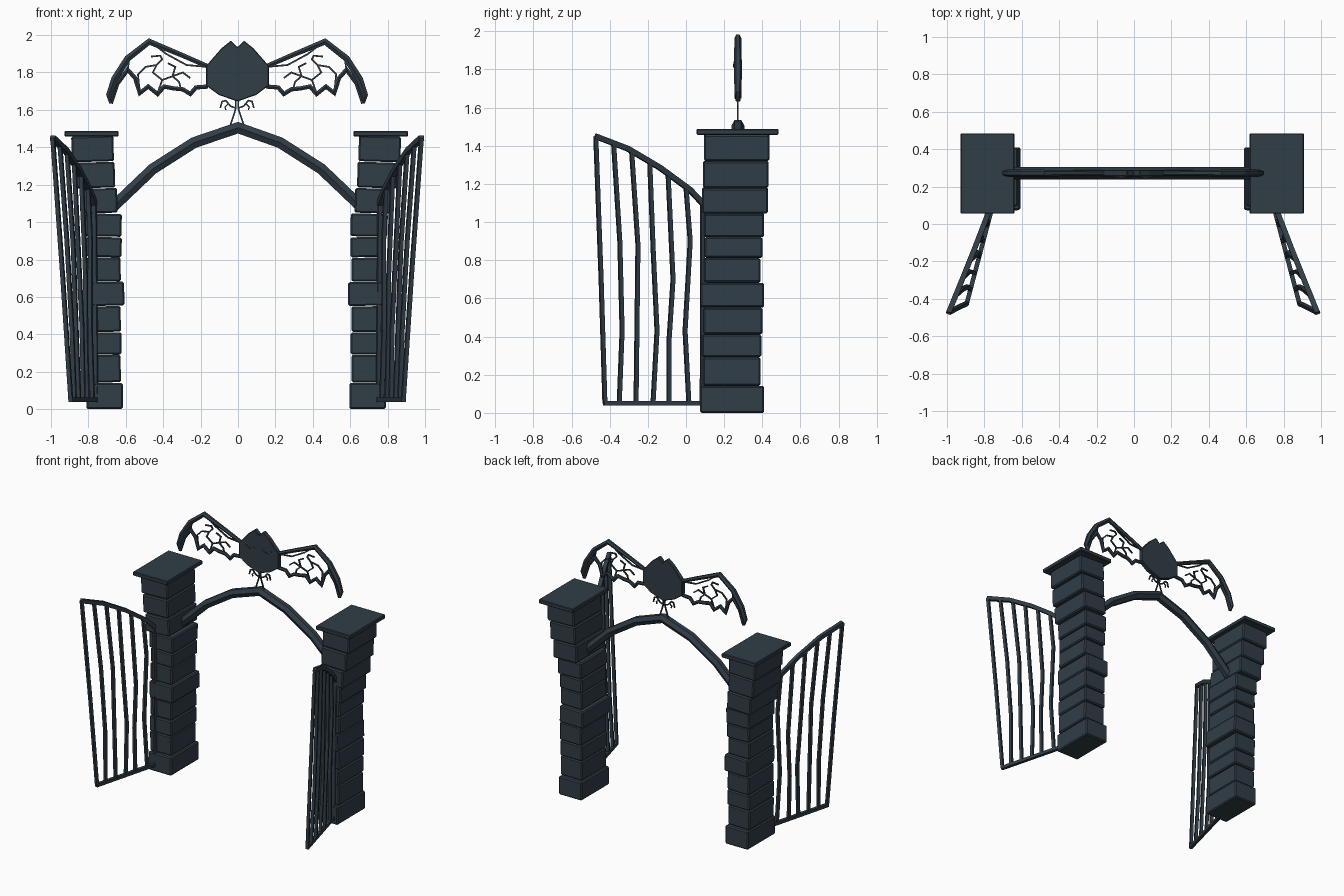
import bpy, bmesh, math, random
from mathutils import Vector, Matrix

if "Cube" in bpy.data.objects:
    bpy.data.objects.remove(bpy.data.objects["Cube"])

random.seed(4)
iron = bpy.data.materials.new("dark_iron")
iron.diffuse_color = (0.03, 0.047, 0.062, 1)
iron.use_nodes = True
iron.node_tree.nodes["Principled BSDF"].inputs["Base Color"].default_value = iron.diffuse_color
BY = 0.272          # y plane of arch and bat


def finish(bm, name, bevel=0):
    bmesh.ops.recalc_face_normals(bm, faces=bm.faces)
    me = bpy.data.meshes.new(name)
    bm.to_mesh(me)
    bm.free()
    me.materials.append(iron)
    ob = bpy.data.objects.new(name, me)
    bpy.context.collection.objects.link(ob)
    if bevel:
        mod = ob.modifiers.new("bevel", 'BEVEL')
        mod.width = bevel
        mod.segments = 1
    return ob


def sweep(bm, pts, radii, side, n=4, depth=1.0):
    """Mitred n-sided bar along a path; side is the axis across the path plane."""
    pts = [Vector(p) for p in pts]
    side = Vector(side).normalized()
    if not isinstance(radii, (list, tuple)):
        radii = [radii] * len(pts)
    off = math.pi / 4 if n == 4 else 0
    rings = []
    for i, p in enumerate(pts):
        a = (p - pts[max(i - 1, 0)]).normalized()
        b = (pts[min(i + 1, len(pts) - 1)] - p).normalized()
        t = (a + b).normalized()
        ref = b if b.length else a
        miter = 1 / max(t.dot(ref), 0.6)
        nor = t.cross(side).normalized()
        ring = []
        for k in range(n):
            ang = off + 2 * math.pi * k / n
            ring.append(bm.verts.new(p + side * math.cos(ang) * radii[i] * depth
                                     + nor * math.sin(ang) * radii[i] * miter))
        rings.append(ring)
    for r, s in zip(rings, rings[1:]):
        for k in range(n):
            bm.faces.new((r[k], r[(k + 1) % n], s[(k + 1) % n], s[k]))
    bm.faces.new(rings[0])
    bm.faces.new(rings[-1])


def box(bm, x0, x1, y0, y1, z0, z1, tilt=0.0):
    c = Vector(((x0 + x1) / 2, (y0 + y1) / 2, (z0 + z1) / 2))
    m = (Matrix.Translation(c) @ Matrix.Rotation(tilt, 4, 'Y')
         @ Matrix.Diagonal((x1 - x0, y1 - y0, z1 - z0, 1)))
    bmesh.ops.create_cube(bm, size=1, matrix=m)


levels = [0, 0.14, 0.29, 0.41, 0.55, 0.68, 0.81, 0.92, 1.045, 1.18, 1.32, 1.46]
# inner x, outer x, front y, back y of each stone course
courses = [(.606, .80, .073, .41), (.617, .80, .09, .39), (.612, .80, .085, .395),
           (.617, .80, .092, .40), (.598, .795, .075, .41), (.617, .80, .094, .39),
           (.612, .80, .098, .40), (.612, .81, .094, .41), (.635, .835, .085, .43),
           (.648, .86, .09, .432), (.655, .88, .095, .437)]

# bars of one gate leaf: (y, z) points
top_rail = [(.09, 1.095), (.02, 1.17), (-.136, 1.285), (-.305, 1.385), (-.475, 1.45)]
bars = [[(-.425, .05), (-.445, .7), (-.473, 1.45)],
        [(-.35, .05), (-.335, .43), (-.347, .9), (-.38, 1.42)],
        [(-.262, .05), (-.257, .45), (-.252, .88), (-.285, 1.37)],
        [(-.173, .05), (-.152, .43), (-.172, .85), (-.19, 1.31)],
        [(-.09, .05), (-.089, .38), (-.068, .7), (-.094, 1.25)],
        [(.015, .05), (-.005, .43), (.022, .9), (.0, 1.18)],
        [(.085, .05), (.088, 1.1)]]


def gate_point(s, y, z):
    x = 0.755 + 0.01 * z + (0.08 - y) * (0.26 + 0.09 * z)
    return (s * x - 0.005, y, z)


# wing outlines: (x, z) points for the right wing
arm = [(.15, 1.83), (.30, 1.895), (.47, 1.965), (.585, 1.875), (.655, 1.765), (.685, 1.68), (.675, 1.635)]
lower_edge = [(.675, 1.635), (.64, 1.74), (.585, 1.815), (.545, 1.77), (.52, 1.69), (.475, 1.725),
              (.425, 1.685), (.39, 1.725), (.34, 1.715), (.29, 1.71), (.25, 1.685), (.22, 1.72), (.155, 1.725)]
veins = [[(.16, 1.83), (.27, 1.84), (.38, 1.90), (.45, 1.955)],
         [(.585, 1.815), (.575, 1.88), (.53, 1.91)],
         [(.52, 1.69), (.53, 1.79), (.49, 1.83), (.43, 1.84), (.40, 1.87), (.41, 1.89), (.46, 1.885)],
         [(.425, 1.69), (.40, 1.76), (.345, 1.78), (.33, 1.83), (.37, 1.85)],
         [(.40, 1.76), (.45, 1.80), (.43, 1.84)],
         [(.345, 1.78), (.31, 1.75), (.30, 1.71)],
         [(.345, 1.78), (.29, 1.80), (.25, 1.77)]]

for s, tag in ((-1, "left"), (1, "right")):
    # stacked stone pillar and cap
    bm = bmesh.new()
    for i, (a, b, y0, y1) in enumerate(courses):
        x0, x1 = sorted((s * a - .01, s * b - .01))
        lean = s * 0.03 if i > 7 else random.uniform(-.025, .025)
        box(bm, x0, x1, y0, y1, levels[i] + (0.003 if i else 0), levels[i + 1], lean if i else 0)
    finish(bm, "pillar_" + tag, 0.008)
    bm = bmesh.new()
    x0, x1 = sorted((s * .628 - .01, s * .918 - .01))
    box(bm, x0, x1, .055, .485, 1.457, 1.488)
    finish(bm, "pillar_cap_" + tag, 0.005)

    # open gate leaf
    across = (s * 0.95, 0.3, 0)
    bm = bmesh.new()
    for bar in bars:
        sweep(bm, [gate_point(s, *p) for p in bar], 0.015, across)
    finish(bm, "gate_bars_" + tag)
    bm = bmesh.new()
    sweep(bm, [gate_point(s, *p) for p in top_rail], 0.02, across)
    sweep(bm, [gate_point(s, .09, .05), gate_point(s, -.432, .05)], 0.017, across)
    finish(bm, "gate_rails_" + tag)

    # wing frame and veins
    def flat(pts):
        return [(s * x - 0.005, BY, z) for x, z in pts]
    bm = bmesh.new()
    sweep(bm, flat(arm), [.014, .015, .018, .02, .021, .017, .009], (0, 1, 0), 6)
    sweep(bm, flat(lower_edge), .013, (0, 1, 0), 6)
    finish(bm, "wing_frame_" + tag)
    bm = bmesh.new()
    for v in veins:
        sweep(bm, flat(v), .0065, (0, 1, 0))
    finish(bm, "wing_veins_" + tag)

    # leg with claws
    bm = bmesh.new()
    sweep(bm, flat([(.035, 1.52), (.006, 1.61), (.008, 1.66)]), .006, (0, 1, 0))
    sweep(bm, flat([(.006, 1.61), (.035, 1.62), (.06, 1.65), (.08, 1.645), (.09, 1.61)]), .006, (0, 1, 0))
    sweep(bm, flat([(.045, 1.635), (.065, 1.615), (.06, 1.60)]), .005, (0, 1, 0))
    finish(bm, "bat_leg_" + tag)

    # sleepy eye line
    bm = bmesh.new()
    sweep(bm, [(s * x - .005, BY - .02, z) for x, z in
               [(.035, 1.835), (.055, 1.818), (.08, 1.815), (.11, 1.84)]], [.003, .008, .008, .003], (0, 1, 0))
    finish(bm, "bat_eye_" + tag)

# faceted arch bar
half = [(.66, 1.085), (.45, 1.285), (.23, 1.425)]
path = [(-x - .005, BY, z) for x, z in half] + [(0, BY, 1.505)] + [(x - .005, BY, z) for x, z in half[::-1]]
bm = bmesh.new()
sweep(bm, path, .034, (0, 1, 0), 6)
finish(bm, "arch")

# flat bat body with ears
side = [(.035, 1.97), (.085, 1.93), (.168, 1.835), (.168, 1.73), (.10, 1.68)]
outline = [(0, 1.935)] + side + [(0, 1.645)] + [(-x, z) for x, z in side[::-1]]
bm = bmesh.new()
face = bm.faces.new([bm.verts.new((x - .003, BY - .018, z)) for x, z in outline])
ext = bmesh.ops.extrude_face_region(bm, geom=[face])
bmesh.ops.translate(bm, vec=(0, .036, 0), verts=[v for v in ext["geom"] if isinstance(v, bmesh.types.BMVert)])
finish(bm, "bat_body", 0.004)
